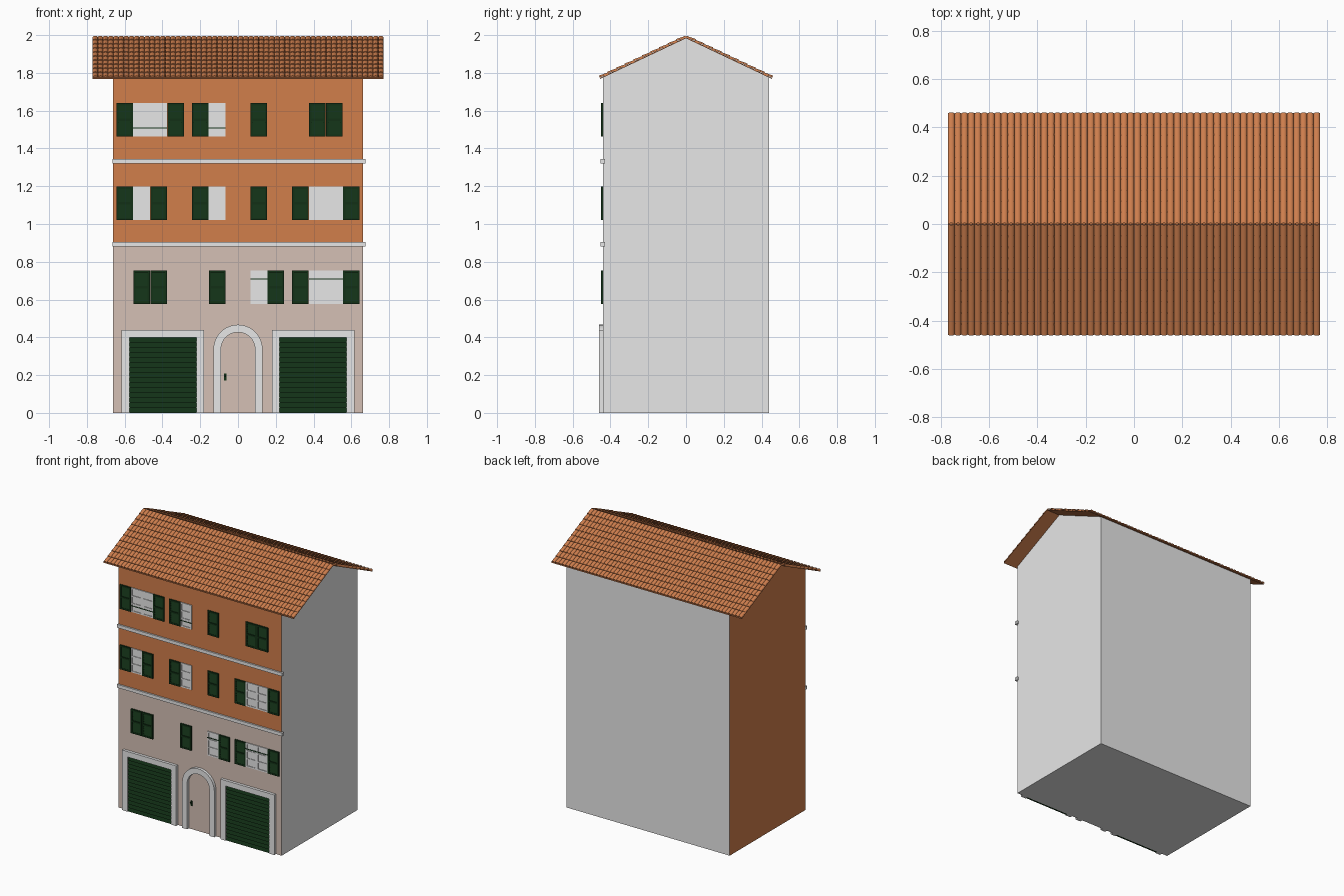
import bpy, bmesh, math
from mathutils import Vector

if "Cube" in bpy.data.objects:
    bpy.data.objects.remove(bpy.data.objects["Cube"])


def material(name, rgb):
    m = bpy.data.materials.new(name)
    m.diffuse_color = (*rgb, 1)
    m.use_nodes = True
    m.node_tree.nodes["Principled BSDF"].inputs["Base Color"].default_value = m.diffuse_color
    return m


ORANGE = material("orange plaster", (0.64, 0.21, 0.07))
BEIGE = material("beige plaster", (0.66, 0.53, 0.46))
GREY = material("pale grey", (0.8, 0.8, 0.8))
GREEN = material("dark green", (0.006, 0.03, 0.008))
TILE = material("roof tile", (0.62, 0.21, 0.075))


def finish(name, bm, *mats):
    bmesh.ops.recalc_face_normals(bm, faces=bm.faces)
    me = bpy.data.meshes.new(name)
    bm.to_mesh(me)
    bm.free()
    for m in mats:
        me.materials.append(m)
    ob = bpy.data.objects.new(name, me)
    bpy.context.collection.objects.link(ob)
    return ob


def box(bm, x0, x1, y0, y1, z0, z1):
    vs = bmesh.ops.create_cube(bm, size=1)["verts"]
    for v in vs:
        v.co = (x1 if v.co.x > 0 else x0, y1 if v.co.y > 0 else y0, z1 if v.co.z > 0 else z0)


def prism(bm, pts, axis, a, b):
    """Extrude a 2D profile along x (pts are y,z) or y (pts are x,z)."""
    place = (lambda p, t: (t, p[0], p[1])) if axis == "x" else (lambda p, t: (p[0], t, p[1]))
    face = bm.faces.new([bm.verts.new(place(p, a)) for p in pts])
    new = bmesh.ops.extrude_face_region(bm, geom=[face])["geom"]
    move = Vector(place((0, 0), b - a))
    bmesh.ops.translate(bm, vec=move, verts=[g for g in new if isinstance(g, bmesh.types.BMVert)])


W, D, EAVE, RIDGE = 0.662, 0.44, 1.775, 1.983
SLOPE = (RIDGE - EAVE) / D
SPLIT = 0.893

# house body: grey, with painted front and left walls
bm = bmesh.new()
prism(bm, [(-D, 0), (D, 0), (D, EAVE), (0, RIDGE), (-D, EAVE)], "x", -W, W)
bmesh.ops.bisect_plane(bm, geom=bm.verts[:] + bm.edges[:] + bm.faces[:],
                       plane_co=(0, 0, SPLIT), plane_no=(0, 0, 1))
bmesh.ops.recalc_face_normals(bm, faces=bm.faces)
for f in bm.faces:
    if f.normal.x < -0.9:
        f.material_index = 1
    elif f.normal.y < -0.9:
        f.material_index = 1 if f.calc_center_median().z > SPLIT else 2
finish("house_body", bm, GREY, ORANGE, BEIGE)

# string courses
bm = bmesh.new()
for z in (0.893, 1.332):
    box(bm, -0.665, 0.674, -0.452, -0.43, z - 0.012, z + 0.012)
finish("string_courses", bm, GREY)

# roof deck
RY, RX = 0.455, 0.77
bm = bmesh.new()
edge = RIDGE - SLOPE * RY
T = 0.006
prism(bm, [(-RY, edge), (0, RIDGE), (RY, edge), (RY, edge + T), (0, RIDGE + T), (-RY, edge + T)],
      "x", -RX, RX)
finish("roof_deck", bm, TILE)

# barrel roof tiles: one tile arrayed across and down, mirrored to the back
COLS, ROWS, SEG = 56, 10, 6
pitch = 2 * RX / COLS
dy = RY / ROWS
n = Vector((0, -SLOPE, 1)).normalized()
bm = bmesh.new()
rings = []
for y, lift, h in ((0.0, -0.001, 0.009), (-dy * 1.02, 0.003, 0.010)):
    base = Vector((-RX + pitch / 2, y, RIDGE + T + SLOPE * y))
    rings.append([bm.verts.new(base + Vector((-math.cos(math.pi * i / SEG) * pitch / 2, 0, 0))
                               + n * (lift + h * math.sin(math.pi * i / SEG)))
                  for i in range(SEG + 1)])
for i in range(SEG):
    bm.faces.new((rings[0][i], rings[0][i + 1], rings[1][i + 1], rings[1][i]))
bm.faces.new(rings[1])
tiles = finish("roof_tiles", bm, TILE)
bpy.context.view_layer.objects.active = tiles
tiles.select_set(True)
bpy.ops.object.shade_smooth_by_angle(angle=math.radians(50))
for count, off in ((COLS, (pitch, 0, 0)), (ROWS, (0, -dy, -dy * SLOPE))):
    arr = tiles.modifiers.new("array", "ARRAY")
    arr.count = count
    arr.use_relative_offset = False
    arr.use_constant_offset = True
    arr.constant_offset_displace = off
mir = tiles.modifiers.new("mirror", "MIRROR")
mir.use_axis = (False, True, False)
mir.use_mirror_merge = False

# garage frames and slatted doors
frames, doors = bmesh.new(), bmesh.new()
SLATS = 15
for s in (-1, 1):
    a, b = sorted((s * 0.22, s * 0.575))
    prism(frames, [(a - 0.041, 0), (a - 0.041, 0.44), (b + 0.041, 0.44), (b + 0.041, 0),
                   (b, 0), (b, 0.4), (a, 0.4), (a, 0)], "y", -0.46, -D)
    saw = [(-D, 0)]
    for i in range(SLATS):
        z = 0.4 * i / SLATS
        saw += [(-0.454, z), (-0.444, z + 0.4 / SLATS)]
    prism(doors, saw + [(-D, 0.4)], "x", a, b)
finish("garage_frames", frames, GREY)
finish("garage_doors", doors, GREEN)

# arched door surround
bm = bmesh.new()


def arch(r):
    arc = [(r * math.cos(math.pi * i / 20), 0.337 + r * math.sin(math.pi * i / 20)) for i in range(21)]
    return [(r, 0)] + arc + [(-r, 0)]


prism(bm, arch(0.13) + arch(0.09)[::-1], "y", -0.46, -D)
finish("door_surround", bm, GREY)

# door handle
bm = bmesh.new()
box(bm, -0.075, -0.06, -0.444, -D, 0.172, 0.208)
box(bm, -0.072, -0.063, -0.452, -0.444, 0.19, 0.2)
finish("door_handle", bm, GREEN)

# windows: S = shutter leaf, O = open window leaf
shutters, windows = bmesh.new(), bmesh.new()
LEAF, HIGH = 0.09, 0.177


def shutter(x, z):
    x0, x1, z1 = x + 0.001, x + LEAF - 0.001, z + HIGH
    e = 0.012
    box(shutters, x0, x0 + e, -0.45, -D, z, z1)
    box(shutters, x1 - e, x1, -0.45, -D, z, z1)
    for za in (z, (z + z1 - e) / 2, z1 - e):
        box(shutters, x0 + e, x1 - e, -0.45, -D, za, za + e)
    saw, k = [(-D, z + e)], 12
    step = (HIGH - 2 * e) / k
    for i in range(k):
        saw += [(-0.448, z + e + i * step), (-0.442, z + e + (i + 1) * step)]
    prism(shutters, saw + [(-D, z1 - e)], "x", x0 + e, x1 - e)


def window(x, z, bar):
    e = 0.01
    box(windows, x, x + LEAF, -0.442, -D, z, z + HIGH)
    for xa in (x, x + LEAF - e):
        box(windows, xa, xa + e, -0.446, -0.442, z, z + HIGH)
    for i in range(4):
        za = z + i * (HIGH - e) / 3
        box(windows, x + e, x + LEAF - e, -0.446, -0.442, za, za + e)
    if bar:
        box(shutters, x, x + LEAF, -0.449, -0.446, z + bar - 0.0025, z + bar + 0.0025)


STARTS = (-0.645, -0.245, 0.065, 0.285)
STOREYS = [
    (1.463, 0.046, ("SOOS", "SO", "S", " SS ")),
    (1.021, 0, ("SOS", "SO", "S", "SOOS")),
    (0.577, 0.133, (" SS", " S", "OS", "SOOS")),
]
for z, bar, groups in STOREYS:
    for start, leaves in zip(STARTS, groups):
        for i, kind in enumerate(leaves):
            if kind == "S":
                shutter(start + i * LEAF, z)
            elif kind == "O":
                window(start + i * LEAF, z, bar)
finish("window_shutters", shutters, GREEN)
finish("window_frames", windows, GREY)
